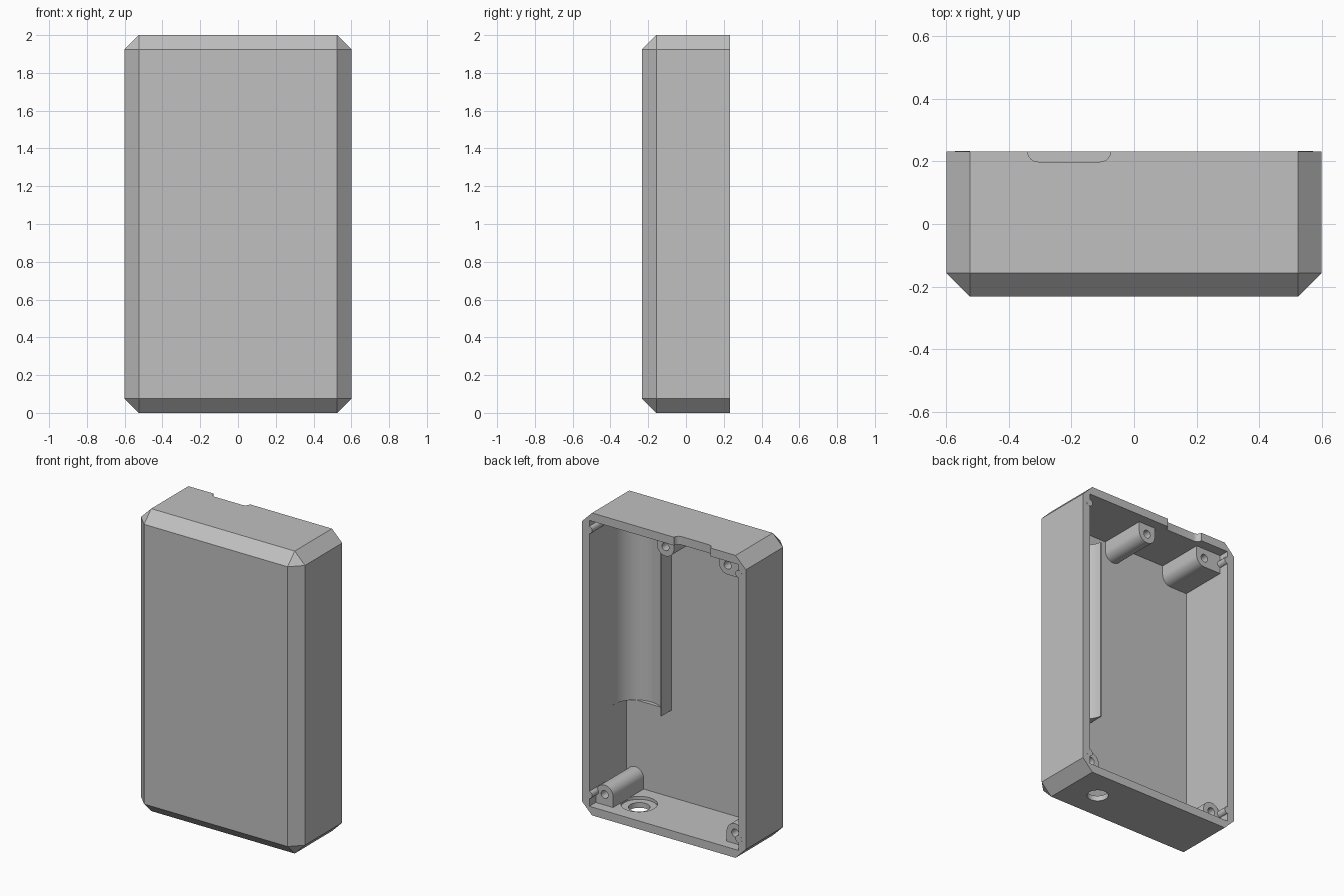
import bpy, bmesh, math
from mathutils import Vector

old = bpy.data.objects.get("Cube")
if old:
    bpy.data.objects.remove(old, do_unlink=True)

grey = bpy.data.materials.new("plain grey")
grey.use_nodes = True
colour = (0.53, 0.53, 0.53, 1)
grey.diffuse_color = colour
grey.node_tree.nodes["Principled BSDF"].inputs["Base Color"].default_value = colour

W, BACK, TOP, WALL = 0.6, 0.232, 2.0, 0.055
CHAMFER, FLOOR, BOSS_END = 0.075, -0.155, 0.165


def finish(name, bm):
    bmesh.ops.recalc_face_normals(bm, faces=bm.faces)
    mesh = bpy.data.meshes.new(name)
    bm.to_mesh(mesh)
    bm.free()
    mesh.materials.append(grey)
    ob = bpy.data.objects.new(name, mesh)
    bpy.context.collection.objects.link(ob)
    return ob


def box_mesh(lo, hi):
    bm = bmesh.new()
    bmesh.ops.create_cube(bm, size=1)
    lo, hi = Vector(lo), Vector(hi)
    for v in bm.verts:
        v.co = (lo + hi) / 2 + v.co * (hi - lo)
    return bm


def box(name, lo, hi):
    return finish(name, box_mesh(lo, hi))


def prism(name, points, axis, start, end):
    """Extrude a 2D outline along y (points are x, z) or z (points are x, y)."""
    bm = bmesh.new()
    place = (lambda p: (p[0], start, p[1])) if axis == "y" else (lambda p: (p[0], p[1], start))
    face = bm.faces.new([bm.verts.new(place(p)) for p in points])
    moved = bmesh.ops.extrude_face_region(bm, geom=[face])["geom"]
    step = Vector((0, end - start, 0)) if axis == "y" else Vector((0, 0, end - start))
    bmesh.ops.translate(bm, vec=step, verts=[g for g in moved if isinstance(g, bmesh.types.BMVert)])
    return finish(name, bm)


def arc(cx, cy, r, a0=0, a1=360, n=32):
    full = a1 - a0 == 360
    angles = [math.radians(a0 + (a1 - a0) * i / n) for i in range(n if full else n + 1)]
    return [(cx + r * math.cos(a), cy + r * math.sin(a)) for a in angles]


def cut(ob, *cutters):
    bpy.context.view_layer.objects.active = ob
    for c in cutters:
        c.hide_render = True
        mod = ob.modifiers.new("cut", "BOOLEAN")
        mod.operation, mod.solver, mod.object = "DIFFERENCE", "EXACT", c
        bpy.ops.object.modifier_apply(modifier=mod.name)


# Outer shell: every edge chamfered except those of the open back
bm = box_mesh((-W, -BACK, 0), (W, BACK, TOP))
edges = [e for e in bm.edges if not all(v.co.y > 0 for v in e.verts)]
bmesh.ops.bevel(bm, geom=edges, offset=CHAMFER, segments=1, affect="EDGES")
shell = finish("case_shell", bm)

# Cavity, cell trough, bottom socket with counterbore, and notch in the top rim
cavity = box("cavity_cutter", (-W + WALL, FLOOR, WALL), (W - WALL, 1, TOP - WALL))
trough = prism("trough_cutter", arc(0.383, -0.02, 0.163, n=48), "z", 0.63, 1.85)
socket = prism("socket_cutter", arc(0.318, 0.035, 0.065), "z", -0.1, 0.1)
bore = prism("counterbore_cutter", arc(0.318, 0.035, 0.11), "z", 0.035, 0.1)
notch_points = arc(-0.307, BACK, 0.033, 90, 270, 16) + arc(-0.108, BACK, 0.033, -90, 90, 16)
notch = prism("notch_cutter", notch_points, "z", 1.9, 2.1)
cut(shell, cavity, trough, socket, bore, notch)

# Cradle beside the wall, hollowed by the same trough
cradle = box("cell_cradle", (0.215, FLOOR - 0.005, 0.63), (W - WALL + 0.005, -0.05, 1.85))
cut(cradle, trough)
parts = [shell, cradle]
cutters = [cavity, trough, socket, bore, notch]

# Screw bosses: arch sections standing on the bottom and top walls
R = 0.062
bosses = {
    "bottom_left_boss": (0.48, 0.125, False),
    "bottom_right_boss": (-0.475, 0.125, False),
    "top_middle_boss": (0.035, 1.882, True),
    "top_right_boss": (-0.42, 1.882, True),
}
for name, (x, z, upper) in bosses.items():
    wall = TOP - WALL + 0.005 if upper else WALL - 0.005
    outline = arc(x, z, R, 180, 360, 16) if upper else arc(x, z, R, 0, 180, 16)
    ends = [(x + R, wall), (x - R, wall)] if upper else [(x - R, wall), (x + R, wall)]
    if name == "top_right_boss":
        # this one runs on to the side wall
        side = -W + WALL - 0.005
        outline = arc(x, z, R, 270, 360, 8)
        ends = [(x + R, wall), (side, wall), (side, z - R)]
    boss = prism(name, outline + ends, "y", FLOOR - 0.005, BOSS_END)
    hole = prism(name + "_hole_cutter", arc(x, z, 0.026, n=24), "y", 0, 0.3)
    cut(boss, hole)
    parts.append(boss)
    cutters.append(hole)

# Locating pins in the four corners of the rim
for sx, side in ((1, "left"), (-1, "right")):
    for z, level in ((0.13, "bottom"), (1.883, "top")):
        pin = prism(f"{level}_{side}_pin", arc(sx * 0.548, z, 0.024, n=20), "y", 0.06, BACK + 0.001)
        parts.append(pin)

for c in cutters:
    bpy.data.objects.remove(c, do_unlink=True)

bpy.ops.object.select_all(action="DESELECT")
for ob in parts:
    ob.select_set(True)
bpy.context.view_layer.objects.active = shell
bpy.ops.object.shade_smooth_by_angle(angle=math.radians(30))
